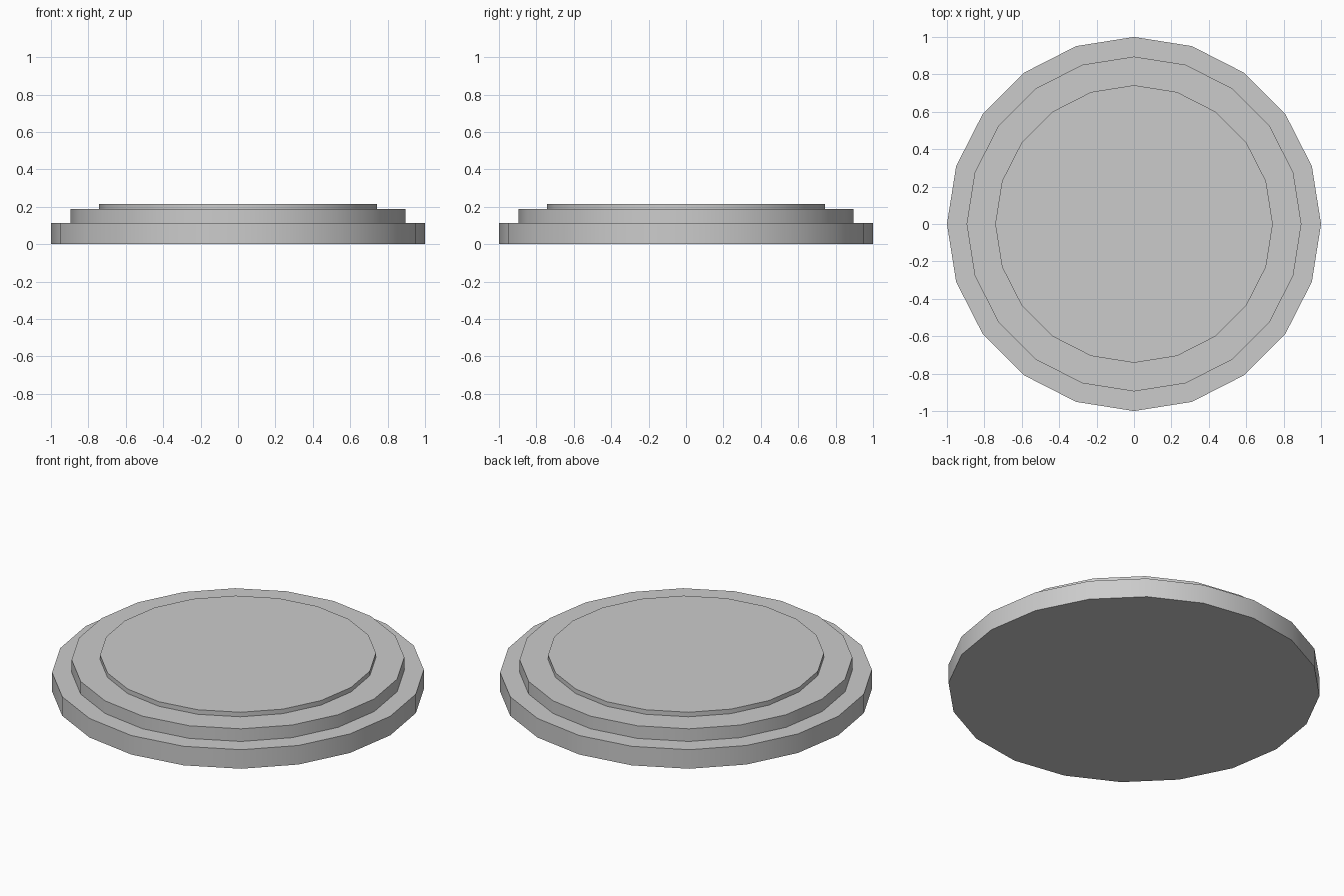
import bpy, bmesh
from math import cos, sin, tau, radians

if "Cube" in bpy.data.objects:
    bpy.data.objects.remove(bpy.data.objects["Cube"])

SIDES = 20
# Stepped profile (radius, height) from the base up to the top tier
PROFILE = [(1.0, 0.0), (1.0, 0.113), (0.895, 0.113),
           (0.895, 0.188), (0.742, 0.188), (0.742, 0.215)]

bm = bmesh.new()
rings = [[bm.verts.new((r * cos(tau * i / SIDES), r * sin(tau * i / SIDES), z))
          for i in range(SIDES)] for r, z in PROFILE]

# Tier walls and ledges
for low, high in zip(rings, rings[1:]):
    for i in range(SIDES):
        j = (i + 1) % SIDES
        bm.faces.new((low[i], low[j], high[j], high[i]))

# Flat underside and top
bm.faces.new(rings[0][::-1])
bm.faces.new(rings[-1])

mesh = bpy.data.meshes.new("stepped_round_base")
bm.to_mesh(mesh)
bm.free()
base = bpy.data.objects.new("stepped_round_base", mesh)
bpy.context.collection.objects.link(base)

# Smooth round walls, sharp tier edges
bpy.context.view_layer.objects.active = base
base.select_set(True)
bpy.ops.object.shade_smooth_by_angle(angle=radians(30))
